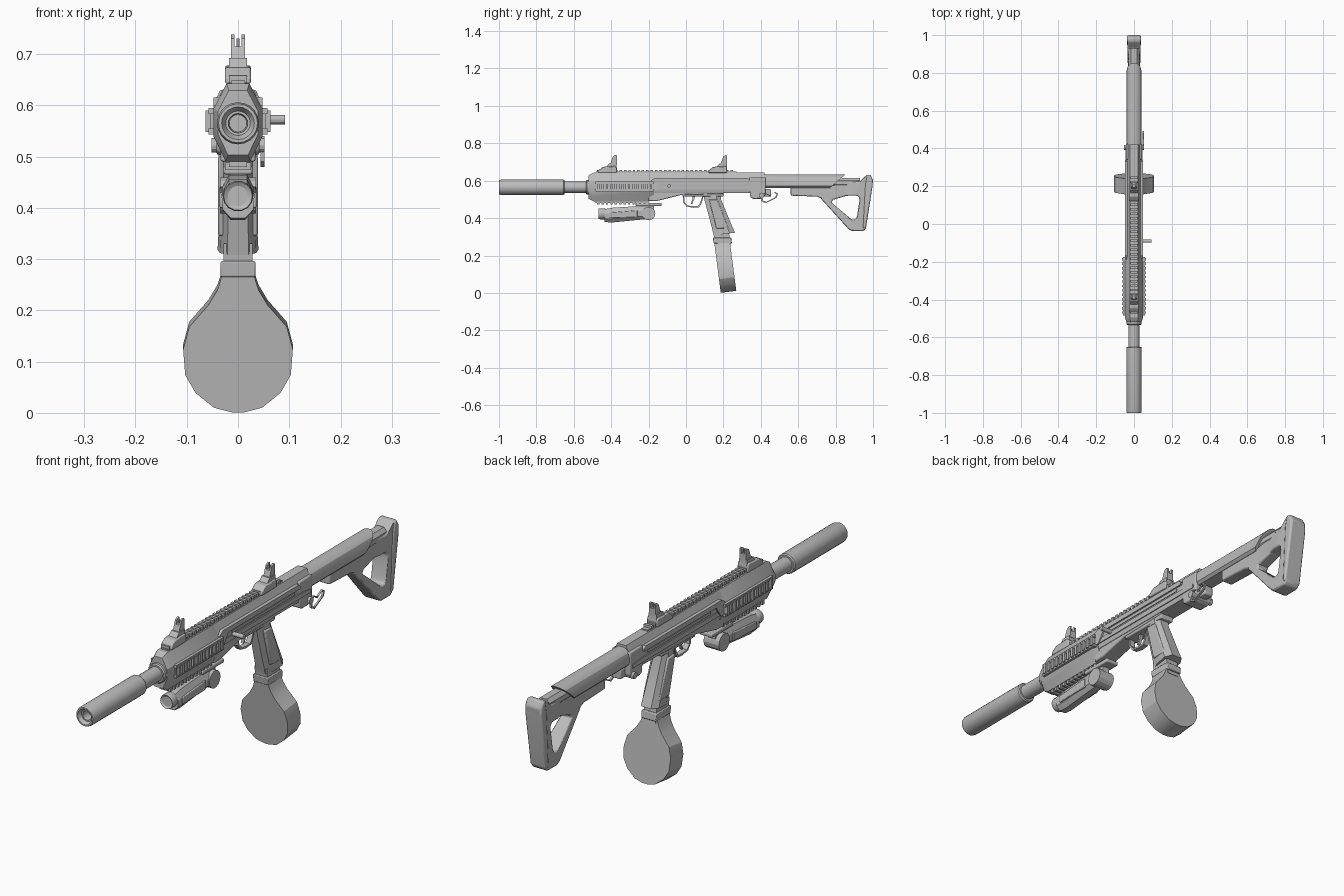
import bpy, bmesh, math
from mathutils import Vector

grey = bpy.data.materials.new("plain grey")
grey.diffuse_color = (0.5, 0.5, 0.5, 1)


def finish(name, bm, bevel=0.0, seg=2):
    bmesh.ops.recalc_face_normals(bm, faces=bm.faces)
    me = bpy.data.meshes.new(name)
    bm.to_mesh(me)
    bm.free()
    me.materials.append(grey)
    ob = bpy.data.objects.new(name, me)
    bpy.context.collection.objects.link(ob)
    if bevel:
        m = ob.modifiers.new("bevel", 'BEVEL')
        m.width, m.segments, m.limit_method = bevel, seg, 'ANGLE'
    return ob


def loft(name, rings, bevel=0.0, closed=False, seg=2):
    """Skin a list of equally sized rings; cap the ends, or join them if closed."""
    bm = bmesh.new()
    vs = [[bm.verts.new(p) for p in r] for r in rings]
    n = len(rings[0])
    pairs = list(zip(vs, vs[1:])) + ([(vs[-1], vs[0])] if closed else [])
    for a, b in pairs:
        for i in range(n):
            j = (i + 1) % n
            bm.faces.new((a[i], a[j], b[j], b[i]))
    if not closed:
        bm.faces.new(vs[0])
        bm.faces.new(vs[-1])
    return finish(name, bm, bevel, seg)


def side(name, pts, x0, x1, bevel=0.0):
    """(y, z) profile pushed along x."""
    return loft(name, [[(x, y, z) for y, z in pts] for x in (x0, x1)], bevel)


def mirror_pts(half):
    """Full (x, z) section from its right half, listed bottom to top."""
    return half + [(-x, z) for x, z in reversed(half)]


def along(name, half, y0, y1, bevel=0.0):
    s = mirror_pts(half)
    return loft(name, [[(x, y, z) for x, z in s] for y in (y0, y1)], bevel)


def box(name, x0, x1, y0, y1, z0, z1, bevel=0.0):
    return side(name, [(y0, z0), (y1, z0), (y1, z1), (y0, z1)], x0, x1, bevel)


def lathe(name, prof, zc, n=16, xc=0.0):
    """(radius, y) profile turned round an axis along y."""
    return loft(name, [[(xc + r * math.cos(2 * math.pi * i / n), y,
                         zc + r * math.sin(2 * math.pi * i / n)) for i in range(n)]
                       for r, y in prof])


def rod(name, p0, p1, r, n=12):
    p0, p1 = Vector(p0), Vector(p1)
    q = (p1 - p0).to_track_quat('Z', 'Y')
    ring = [q @ Vector((r * math.cos(2 * math.pi * i / n), r * math.sin(2 * math.pi * i / n), 0))
            for i in range(n)]
    return loft(name, [[p + v for v in ring] for p in (p0, p1)])


def band(name, pts, wx, t, x=0.0):
    """Closed flat band following a (y, z) loop."""
    c = sum((Vector(p) for p in pts), Vector((0, 0))) / len(pts)
    rings = []
    for p in pts:
        p = Vector(p)
        q = p + (c - p).normalized() * t
        rings.append([(x - wx, *p), (x + wx, *p), (x + wx, *q), (x - wx, *q)])
    return loft(name, rings, closed=True)


# suppressor and barrel
ZB = 0.565
lathe("suppressor", [(0.017, -0.95), (0.019, -0.985), (0.024, -0.985), (0.032, -1.0),
                     (0.038, -1.0), (0.041, -0.99), (0.041, -0.655), (0.037, -0.65)], ZB, 20)
lathe("barrel", [(0.03, -0.66), (0.03, -0.5)], ZB)
lathe("barrel_nut", [(0.036, -0.535), (0.04, -0.53), (0.04, -0.5)], ZB)

# handguard with chamfered nose
hg = mirror_pts([(0.024, 0.49), (0.036, 0.515), (0.048, 0.54), (0.048, 0.593), (0.022, 0.643)])
loft("handguard", [[(x * s, y, ZB + (z - ZB) * s) for x, z in hg]
                   for y, s in ((-0.52, 0.82), (-0.495, 1), (-0.2, 1), (-0.17, 0.88))])
for s in (-1, 1):
    box("side_rail_base", s * 0.044, s * 0.054, -0.48, -0.18, 0.553, 0.585)
    for z in (0.549, 0.589):
        box("side_rail_edge", s * 0.044, s * 0.058, -0.485, -0.175, z - 0.006, z + 0.006)
    for i in range(13):
        y = -0.475 + i * 0.0235
        box("side_rail_tooth", s * 0.05, s * 0.063, y, y + 0.012, 0.548, 0.59)

# lower rail
box("lower_rail_base", -0.018, 0.018, -0.485, -0.2, 0.48, 0.5)
for i in range(12):
    y = -0.475 + i * 0.0235
    box("lower_rail_tooth", -0.025, 0.025, y, y + 0.012, 0.474, 0.488)

# receiver
along("receiver_upper", [(0.036, 0.535), (0.041, 0.55), (0.041, 0.6), (0.02, 0.643)], -0.2, 0.42)
side("receiver_front_skirt", [(-0.2, 0.49), (-0.15, 0.493), (-0.02, 0.525), (0.2, 0.53),
                              (0.2, 0.56), (-0.2, 0.56)], -0.034, 0.034, 0.004)
for s in (-1, 1):
    side("receiver_side_panel", [(-0.19, 0.6), (-0.165, 0.615), (0.33, 0.615), (0.34, 0.605), (0.34, 0.595),
                                 (-0.13, 0.595), (-0.16, 0.55), (-0.19, 0.55)], s * 0.03, s * 0.048)
    side("receiver_lower_rib", [(-0.16, 0.552), (0.41, 0.552), (0.41, 0.566), (0.36, 0.572),
                                (-0.14, 0.572)], s * 0.03, s * 0.045)
    box("receiver_slot_bar", s * 0.03, s * 0.044, -0.1, 0.31, 0.579, 0.589)

# top rail
box("top_rail_base", -0.014, 0.014, -0.48, 0.27, 0.635, 0.648)
for i in range(31):
    y = -0.475 + i * 0.0238
    box("top_rail_tooth", -0.018, 0.018, y, y + 0.013, 0.644, 0.658)

# folding sights
for name, y in (("front_sight", -0.47), ("rear_sight", 0.12)):
    side(name + "_base", [(y, 0.642), (y, 0.655), (y + 0.025, 0.674), (y + 0.092, 0.678),
                          (y + 0.1, 0.67), (y + 0.1, 0.642)], -0.025, 0.025, 0.004)
    side(name + "_hinge", [(y + 0.04, 0.67), (y + 0.06, 0.692), (y + 0.098, 0.692),
                           (y + 0.1, 0.67)], -0.018, 0.018)
    side(name + "_leaf", [(y + 0.064, 0.685), (y + 0.074, 0.715), (y + 0.1, 0.715),
                          (y + 0.1, 0.685)], -0.014, 0.014)
    for s in (-1, 1):
        side(name + "_ear", [(y + 0.072, 0.71), (y + 0.08, 0.73), (y + 0.094, 0.738),
                             (y + 0.1, 0.735), (y + 0.1, 0.71)], s * 0.007, s * 0.014)
    rod(name + "_post", (0, y + 0.09, 0.71), (0, y + 0.09, 0.73), 0.003, 6)

# charging handle
rod("charging_handle", (0.03, -0.09, 0.572), (0.092, -0.09, 0.572), 0.009)

# light under the handguard
box("light_mount", -0.028, 0.028, -0.27, -0.13, 0.465, 0.482, 0.004)
box("light_mount_stem", -0.016, 0.016, -0.24, -0.17, 0.44, 0.475)
lt = [(0.014, 0), (0.03, 0.25), (0.032, 0.65), (0.018, 1)]
loft("light_body", [[(x, y, z0 + t * (z1 - z0)) for x, t in mirror_pts(lt)]
                    for y, z0, z1 in ((-0.435, 0.38, 0.447), (-0.4, 0.376, 0.455),
                                      (-0.26, 0.39, 0.464), (-0.2, 0.395, 0.462))])
lathe("light_head", [(0.02, -0.462), (0.028, -0.467), (0.03, -0.46), (0.03, -0.435), (0.024, -0.42)],
      0.423, 14)
rod("light_pivot", (-0.035, -0.2, 0.424), (0.035, -0.2, 0.424), 0.036, 14)
for s in (-1, 1):
    side("light_side_plate", [(-0.41, 0.4), (-0.26, 0.405), (-0.26, 0.442), (-0.41, 0.43)],
         s * 0.025, s * 0.036, 0.003)

# trigger and guard
band("trigger_guard", [(-0.018, 0.535), (-0.016, 0.485), (0.002, 0.462), (0.04, 0.455), (0.07, 0.458),
                       (0.082, 0.475), (0.1, 0.535)], 0.011, 0.009)
side("trigger", [(0.03, 0.54), (0.036, 0.505), (0.026, 0.477), (0.033, 0.475), (0.046, 0.505),
                 (0.05, 0.54)], -0.006, 0.006)
box("trigger_housing", -0.03, 0.03, -0.02, 0.2, 0.515, 0.55, 0.004)

# pistol grip
sec = [(-0.02, 0), (0.02, 0), (0.034, 0.3), (0.038, 0.75), (0.022, 1),
       (-0.022, 1), (-0.038, 0.75), (-0.034, 0.3)]
loft("grip", [[(x * w, a + t * (b - a), z + t * dz) for x, t in sec]
              for z, a, b, w, dz in ((0.545, 0.088, 0.185, 0.8, 0), (0.5, 0.098, 0.187, 0.85, 0),
                                     (0.35, 0.138, 0.247, 1, 0.006), (0.308, 0.148, 0.262, 1.05, 0.014))])
for s in (-1, 1):
    side("grip_panel", [(0.122, 0.5), (0.168, 0.5), (0.228, 0.345), (0.162, 0.345)], s * 0.02, s * 0.039, 0.004)

# drum magazine, leaning along its length
def lean(z):
    return 0.147 + (0.3 - z) * 0.13


loft("magazine_collar", [[(x, lean(z) + y, z) for x, y in ((-.034, -.004), (.034, -.004),
                                                          (.034, 0.094), (-.034, 0.094))]
                         for z in (0.265, 0.296)], 0.003)
loft("magazine_throat", [[(x, lean(z) + y, z) for x, y in ((-.028, .004), (.028, .004),
                                                          (.028, 0.086), (-.028, 0.086))]
                         for z in (0.25, 0.33)])
drum = mirror_pts([(0.012, 0.001), (0.047, 0.01), (0.083, 0.039), (0.103, 0.074), (0.107, 0.124),
                   (0.095, 0.168), (0.058, 0.21), (0.04, 0.24), (0.031, 0.268)])
loft("drum_magazine", [[(x, lean(z) + d, z + d * k) for x, z in drum]
                       for d, k in ((0.0, 0.0), (0.083, 0.12))])

# rear block with sling loop
side("rear_block", [(0.34, 0.545), (0.345, 0.51), (0.36, 0.503), (0.4, 0.503), (0.425, 0.525),
                    (0.425, 0.62), (0.34, 0.62)], -0.042, 0.042, 0.005)
rod("sling_pin", (-0.052, 0.405, 0.522), (0.052, 0.405, 0.522), 0.014)
box("sling_tab", -0.02, 0.02, 0.4, 0.455, 0.515, 0.555, 0.005)
band("sling_loop", [(0.4, 0.525), (0.405, 0.49), (0.425, 0.48), (0.485, 0.51), (0.492, 0.53),
                    (0.478, 0.54), (0.45, 0.522), (0.42, 0.536)], 0.004, 0.008, 0.048)

# stock tube, end cut on a slant
tube = mirror_pts([(0.028, 0.562), (0.038, 0.572), (0.039, 0.6), (0.033, 0.618), (0.02, 0.63), (0.008, 0.634)])
loft("stock_tube", [[(x, y + k * (z - 0.562), z) for x, z in tube]
                    for y, k in ((0.415, 0), (0.77, 1.15))])
along("stock_tube_core", [(0.02, 0.57), (0.028, 0.58), (0.028, 0.6), (0.015, 0.615)], 0.7, 0.93)

# shoulder stock: arm, then a frame round a three-sided opening
side("stock_arm", [(0.56, 0.52), (0.7, 0.515), (0.76, 0.49), (0.86, 0.52), (0.86, 0.57), (0.56, 0.57)],
     -0.026, 0.026, 0.006)
outer = [(0.72, 0.505), (0.735, 0.566), (0.86, 0.592), (0.93, 0.597), (0.965, 0.63), (0.985, 0.632),
         (1.0, 0.605), (0.997, 0.57), (0.962, 0.345), (0.95, 0.331), (0.885, 0.331), (0.868, 0.342)]
inner = [(0.778, 0.483), (0.795, 0.514), (0.85, 0.519), (0.88, 0.52), (0.905, 0.52), (0.918, 0.519),
         (0.927, 0.508), (0.927, 0.49), (0.914, 0.41), (0.908, 0.395), (0.893, 0.392), (0.88, 0.397)]
W = 0.034


def wide(y):
    return W if y > 0.86 else 0.026


loft("shoulder_stock", [[(-wide(o[0]), *o), (wide(o[0]), *o), (wide(o[0]), *i), (-wide(o[0]), *i)]
                        for o, i in zip(outer, inner)], 0.006, closed=True)
side("butt_plate", [(0.945, 0.345), (0.962, 0.345), (0.998, 0.575), (0.998, 0.605), (0.984, 0.63),
                    (0.968, 0.63), (0.958, 0.58)], -0.038, 0.038, 0.007)

# smooth the round parts, keep hard edges
bpy.ops.object.select_all(action='SELECT')
bpy.context.view_layer.objects.active = bpy.context.selected_objects[0]
bpy.ops.object.shade_smooth_by_angle(angle=math.radians(25))
